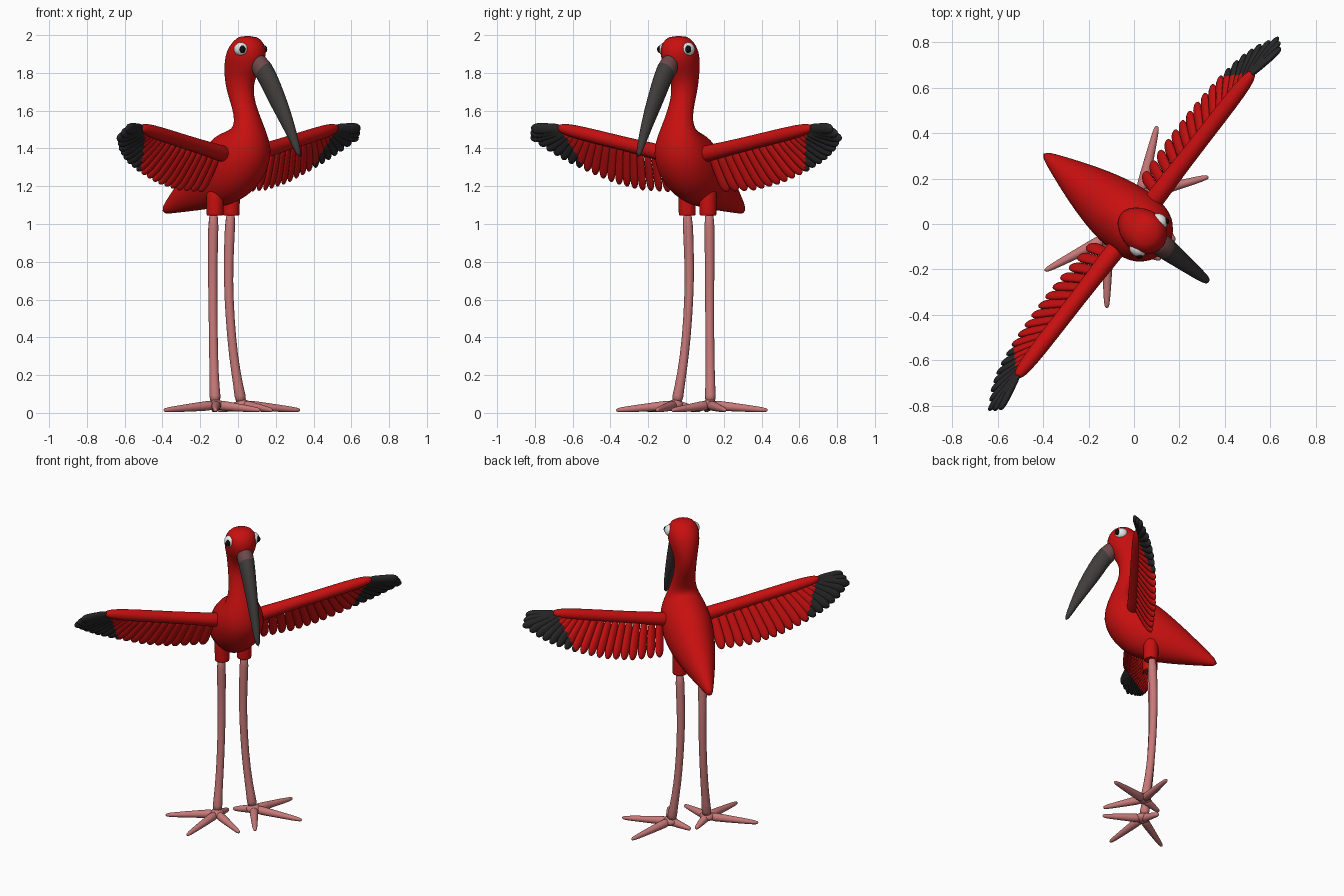
import bpy, bmesh, math
from mathutils import Vector, Matrix

cube = bpy.data.objects.get("Cube")
if cube:
    bpy.data.objects.remove(cube)

# The bird is built facing -y, then turned about z
TURN = Matrix.Rotation(math.radians(52.2), 4, 'Z')


def material(name, rgb):
    m = bpy.data.materials.new(name)
    m.use_nodes = True
    m.diffuse_color = (*rgb, 1)
    bsdf = m.node_tree.nodes["Principled BSDF"]
    bsdf.inputs["Base Color"].default_value = (*rgb, 1)
    bsdf.inputs["Roughness"].default_value = 0.7
    return m


RED = material("scarlet", (0.58, 0.005, 0.005))
BLACK = material("feather black", (0.02, 0.02, 0.02))
PINK = material("leg pink", (0.58, 0.19, 0.19))
GREY = material("beak grey", (0.05, 0.045, 0.044))
BROWN = material("beak base brown", (0.15, 0.065, 0.065))
WHITE = material("eye white", (0.8, 0.8, 0.8))
PUPIL = material("pupil black", (0.004, 0.004, 0.004))


def finish(name, bm, mats, rule=None, subsurf=0):
    """Turn a bmesh into a smooth object, colouring faces by a rule."""
    bmesh.ops.recalc_face_normals(bm, faces=bm.faces)
    for f in bm.faces:
        f.smooth = True
        if rule:
            f.material_index = rule(f.calc_center_median())
    bm.transform(TURN)
    me = bpy.data.meshes.new(name)
    bm.to_mesh(me)
    bm.free()
    for m in mats:
        me.materials.append(m)
    ob = bpy.data.objects.new(name, me)
    bpy.context.collection.objects.link(ob)
    if subsurf:
        ob.modifiers.new("Smooth", 'SUBSURF').levels = subsurf
        ob.modifiers["Smooth"].render_levels = subsurf
    return ob


def skin(name, rings, mats, rule=None, sides=14):
    """Skin over elliptical rings given as (centre, axis, axis)."""
    bm = bmesh.new()
    loops = []
    for c, a, b in rings:
        angles = [math.tau * i / sides for i in range(sides)]
        loops.append([bm.verts.new(c + a * math.cos(t) + b * math.sin(t)) for t in angles])
    for p, q in zip(loops, loops[1:]):
        for i in range(sides):
            j = (i + 1) % sides
            bm.faces.new((p[i], p[j], q[j], q[i]))
    bm.faces.new(loops[0])
    bm.faces.new(loops[-1])
    return finish(name, bm, mats, rule, 1)


def outline(name, pairs, mats, rule=None):
    """Skin from side outline pairs: (forward, z) to (forward, z), half width."""
    rings = []
    for u0, z0, u1, z1, w in pairs:
        p, q = Vector((0, -u0, z0)), Vector((0, -u1, z1))
        rings.append(((p + q) / 2, (p - q) / 2, Vector((w, 0, 0))))
    return skin(name, rings, mats, rule, 20)


def tube(name, path, mats):
    """Round tube along (x, y, z, radius) points."""
    pts = [Vector(p[:3]) for p in path]
    rings = []
    for i, p in enumerate(path):
        t = (pts[min(i + 1, len(pts) - 1)] - pts[max(i - 1, 0)]).normalized()
        a = t.cross(Vector((0, 1, 0.1))).normalized()
        rings.append((pts[i], a * p[3], t.cross(a) * p[3]))
    return skin(name, rings, mats)


def ball(name, centre, size, mat):
    bm = bmesh.new()
    bmesh.ops.create_uvsphere(bm, u_segments=20, v_segments=14, radius=1)
    bm.transform(Matrix.LocRotScale(Vector(centre), None, Vector(size)))
    return finish(name, bm, [mat])


# Body, neck and head in one skin, from tail tip to crown
outline("body", [
    (-.505, 1.05, -.51, 1.085, .014), (-.40, 1.06, -.425, 1.18, .052),
    (-.27, 1.07, -.315, 1.295, .098), (-.14, 1.085, -.205, 1.405, .134),
    (-.02, 1.11, -.125, 1.475, .153), (.08, 1.17, -.06, 1.495, .155),
    (.155, 1.265, -.02, 1.51, .146), (.19, 1.37, .0, 1.525, .122),
    (.165, 1.48, .002, 1.56, .09), (.118, 1.59, -.022, 1.62, .07),
    (.083, 1.69, -.06, 1.70, .065), (.098, 1.77, -.078, 1.78, .07),
    (.14, 1.82, -.074, 1.855, .088), (.17, 1.89, -.055, 1.92, .102),
    (.156, 1.955, -.012, 1.97, .088), (.115, 1.995, .03, 1.999, .05)], [RED])

# Curved beak with a brown base
outline("beak", [
    (.10, 1.80, .12, 1.93, .055), (.135, 1.78, .215, 1.86, .05),
    (.19, 1.68, .275, 1.75, .042), (.27, 1.56, .34, 1.62, .033),
    (.345, 1.45, .39, 1.48, .025), (.405, 1.35, .428, 1.352, .016)],
    [GREY, BROWN], lambda c: int(c.z + c.y > 1.645))

# Feather fan: position, root x, tip x, tip forward, tip z
FAN = [(0, .17, .20, -.10, 1.17), (.17, .32, .39, -.11, 1.18),
       (.34, .46, .56, -.11, 1.215), (.51, .60, .73, -.10, 1.275),
       (.66, .70, .87, -.08, 1.335), (.78, .76, .96, -.05, 1.39),
       (.90, .80, 1.045, .0, 1.455), (1, .82, 1.01, .035, 1.505)]
FEATHERS = 20


def arm_z(x):
    return 1.345 + 0.195 * x


def fan_at(t):
    for a, b in zip(FAN, FAN[1:]):
        if t <= b[0] + 1e-6:
            k = (t - a[0]) / (b[0] - a[0])
            return [p + (q - p) * k for p, q in zip(a, b)][1:]


def black_tip(c):
    return int(abs(c.x) > 0.74 + 0.41 * (c.z - 1.30))


def feather(name, side, t):
    root_x, tip_x, tip_u, tip_z = fan_at(t)
    root = Vector((root_x, 0, arm_z(root_x)))
    tip = Vector((tip_x, -tip_u, tip_z))
    d = (tip - root).normalized()
    normal = Vector((1, 0, .195)).cross(Vector((0, .1, -.2))).normalized()
    across = d.cross(normal).normalized()
    normal = across.cross(d)
    bm = bmesh.new()
    bmesh.ops.create_uvsphere(bm, u_segments=12, v_segments=22, radius=1)
    for v in bm.verts:
        s = v.co.z
        fat = math.sqrt(1 + s * s) * (1 + 0.12 * s)
        v.co.x *= 0.029 * fat
        v.co.y *= 0.016 * fat
        v.co.z *= (tip - root).length / 2
    frame = Matrix((across, normal, d)).transposed().to_4x4()
    bm.transform(Matrix.Translation((root + tip) / 2) @ frame
                 @ Matrix.Rotation(math.radians(18), 4, 'Z'))
    bm.transform(Matrix.Diagonal((side, 1, 1, 1)))
    return finish(name, bm, [RED, BLACK], black_tip)


TOES = [(.367, .133), (.405, -.185), (.05, .19), (.016, -.15)]

for side, label in ((1, "left"), (-1, "right")):
    # Wing arm and its fan of feathers
    tube(label + "_wing_arm", [(side * x, -.005, arm_z(x), r) for x, r in
         ((.06, .05), (.2, .042), (.4, .038), (.6, .038), (.76, .036), (.83, .026), (.85, .012))],
         [RED])
    for i in range(FEATHERS):
        feather(f"{label}_feather_{i + 1}", side, i / (FEATHERS - 1))

    # Thigh, leg and foot
    tube(label + "_thigh", [(side * .07, .10, z, r) for z, r in
         ((1.22, .05), (1.12, .047), (1.055, .046), (1.046, .045), (1.045, .04))], [RED])
    tube(label + "_leg", [(side * x, y, z, r) for x, y, z, r in
         ((.074, .105, 1.08, .03), (.07, .114, .9, .027), (.067, .118, .7, .025),
          (.073, .110, .5, .024), (.085, .098, .3, .024), (.105, .075, .12, .026),
          (.113, .064, .05, .036))], [PINK])
    ball(label + "_foot", (side * .117, .055, .042), (.045, .045, .028), PINK)
    hub = Vector((.117, .055, .042))
    for n, (x, u) in enumerate(TOES):
        tip = Vector((x, -u, .014))
        tube(f"{label}_toe_{n + 1}", [(side * p.x, p.y, p.z, r) for p, r in
             ((hub.lerp(tip, k), r) for k, r in
              ((0, .03), (.3, .025), (.65, .019), (.92, .014), (1, .008)))], [PINK])

    # Eye and pupil
    ball(label + "_eye", (side * .075, -.08, 1.925), (.035, .04, .037), WHITE)
    ball(label + "_pupil", (side * .094, -.103, 1.925), (.016, .016, .02), PUPIL)
